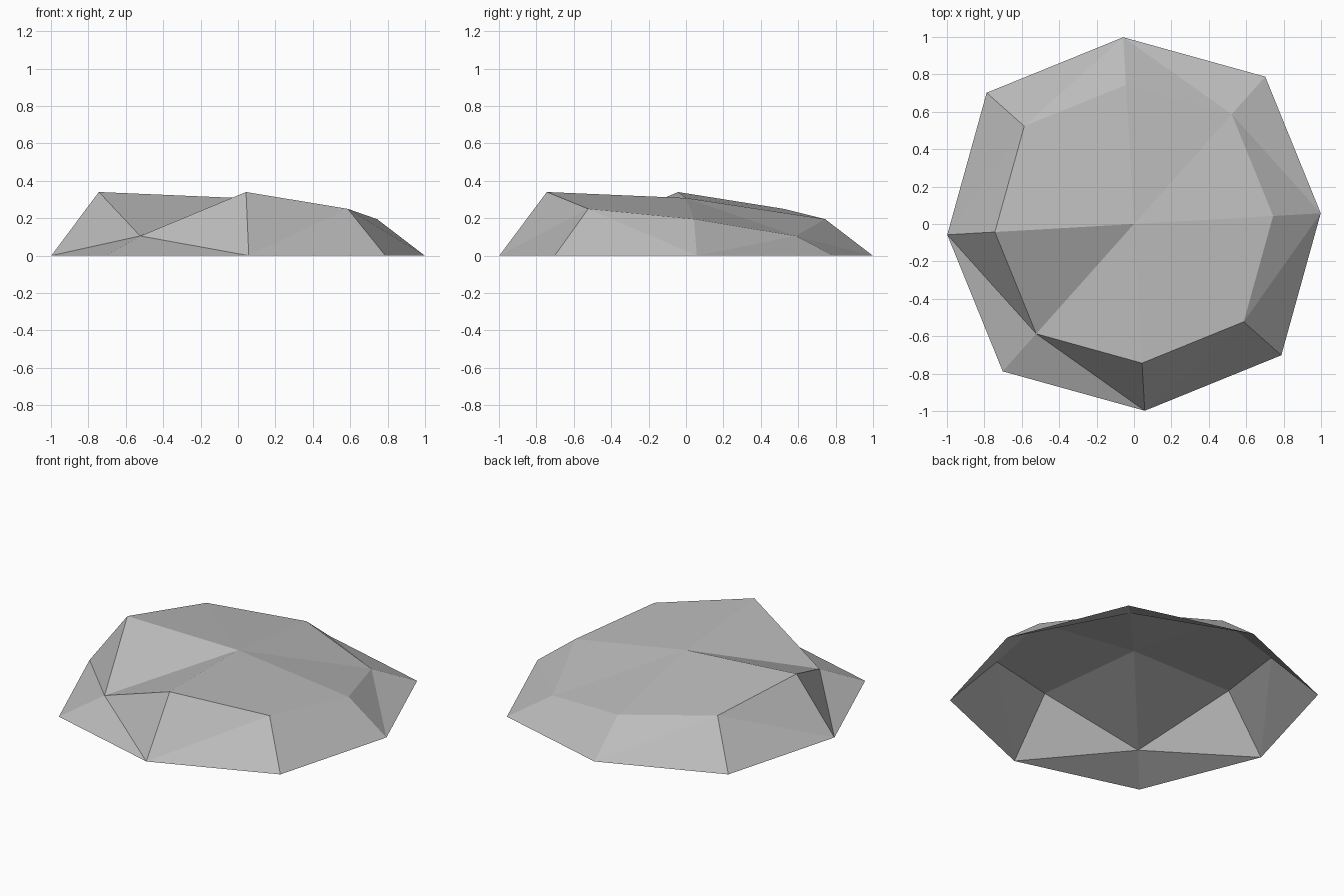
import bpy, bmesh, math

cube = bpy.data.objects.get("Cube")
if cube:
    bpy.data.objects.remove(cube)

# Plain grey stone
stone = bpy.data.materials.new("stone_grey")
stone.use_nodes = True
GREY = (0.5, 0.5, 0.5, 1)
stone.diffuse_color = GREY
stone.node_tree.nodes["Principled BSDF"].inputs["Base Color"].default_value = GREY

SIDES = 8
TURN = math.radians(3.3)
# Shoulder heights, counter-clockwise from +x
heights = [0.195, 0.105, 0.195, 0.25, 0.34, 0.105, 0.34, 0.25]


def ring(bm, scale, levels):
    """Eight corners, the odd ones slightly further out."""
    verts = []
    for i, z in enumerate(levels):
        r = scale * (1.055 if i % 2 else 1.0)
        a = TURN + math.tau * i / SIDES
        verts.append(bm.verts.new((r * math.cos(a), r * math.sin(a), z)))
    return verts


# Open shell: sloping skirt and a faceted top fan
bm = bmesh.new()
rim = ring(bm, 1.0, [0] * SIDES)
shoulder = ring(bm, 0.745, heights)
peak = bm.verts.new((0, 0, 0.308))
for i in range(SIDES):
    j = (i + 1) % SIDES
    bm.faces.new((shoulder[i], shoulder[j], peak))
    # Skirt diagonals all meet at the odd shoulder corners
    if i % 2:
        bm.faces.new((rim[i], rim[j], shoulder[i]))
        bm.faces.new((rim[j], shoulder[j], shoulder[i]))
    else:
        bm.faces.new((rim[i], rim[j], shoulder[j]))
        bm.faces.new((rim[i], shoulder[j], shoulder[i]))

mesh = bpy.data.meshes.new("rock_shell")
bm.to_mesh(mesh)
bm.free()
mesh.materials.append(stone)
rock = bpy.data.objects.new("rock_shell", mesh)
bpy.context.collection.objects.link(rock)
